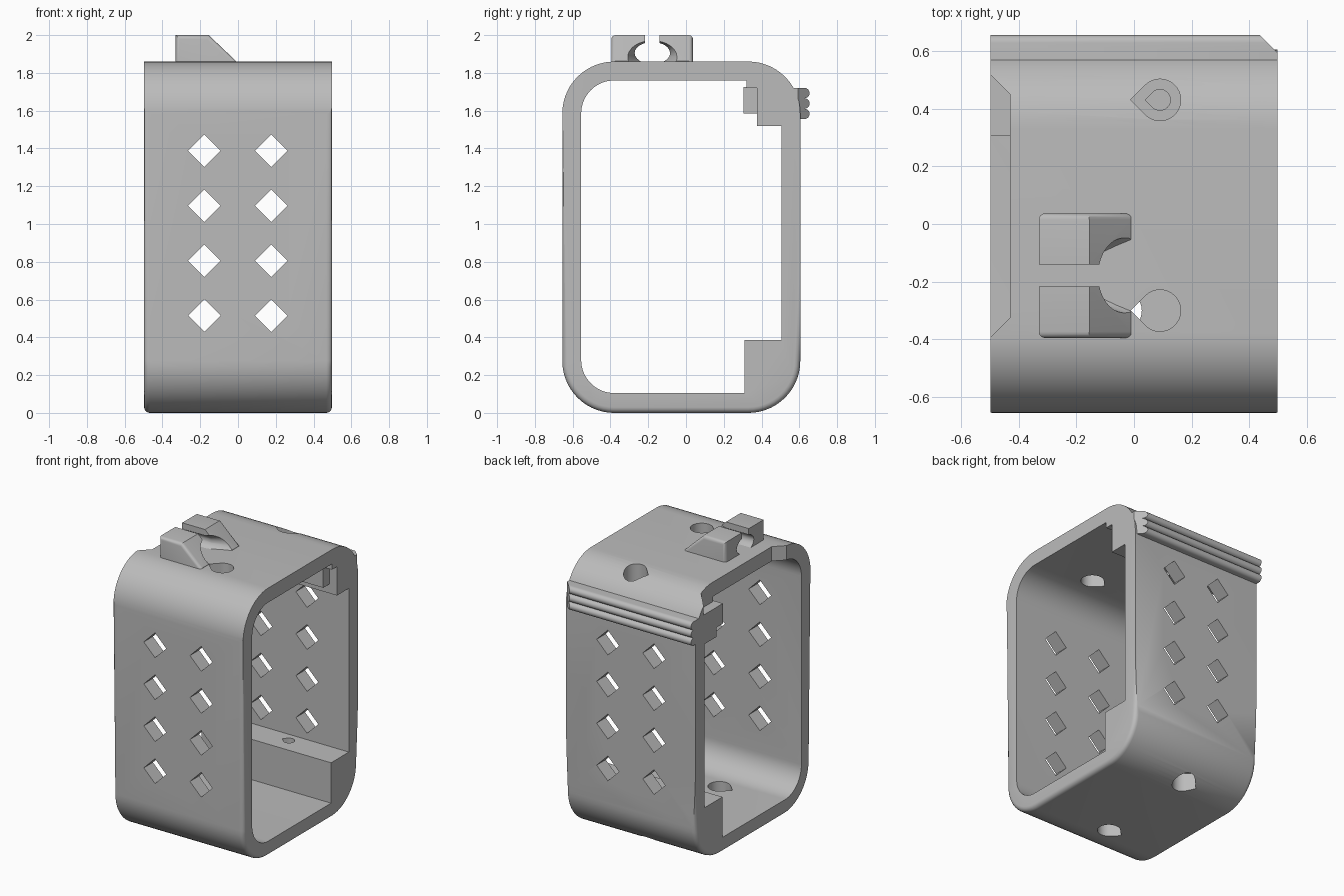
import bpy, bmesh
from math import cos, sin, radians, pi
from mathutils import Matrix, Vector

cube = bpy.data.objects.get("Cube")
if cube:
    bpy.data.objects.remove(cube, do_unlink=True)

grey = bpy.data.materials.new("plain grey")
grey.use_nodes = True
COLOR = (0.5, 0.5, 0.5, 1)
grey.diffuse_color = COLOR
grey.node_tree.nodes["Principled BSDF"].inputs["Base Color"].default_value = COLOR

HALF = 0.497  # half width of the frame


def finish(name, bm):
    bmesh.ops.recalc_face_normals(bm, faces=bm.faces[:])
    mesh = bpy.data.meshes.new(name)
    bm.to_mesh(mesh)
    bm.free()
    mesh.materials.append(grey)
    ob = bpy.data.objects.new(name, mesh)
    bpy.context.collection.objects.link(ob)
    return ob


def prism_mesh(points, axis, lo, hi):
    """Extrude a 2D outline along the named axis."""
    place = {"x": lambda a, b, t: (t, a, b),
             "y": lambda a, b, t: (a, t, b),
             "z": lambda a, b, t: (a, b, t)}[axis]
    bm = bmesh.new()
    face = bm.faces.new([bm.verts.new(place(a, b, lo)) for a, b in points])
    ext = bmesh.ops.extrude_face_region(bm, geom=[face])["geom"]
    move = Vector(place(0, 0, hi - lo))
    bmesh.ops.translate(bm, vec=move, verts=[v for v in ext if isinstance(v, bmesh.types.BMVert)])
    return bm


def prism(name, points, axis, lo, hi):
    return finish(name, prism_mesh(points, axis, lo, hi))


def activate(ob):
    bpy.ops.object.select_all(action="DESELECT")
    ob.select_set(True)
    bpy.context.view_layer.objects.active = ob


def combine(ob, other, operation="DIFFERENCE"):
    activate(ob)
    mod = ob.modifiers.new("shape", "BOOLEAN")
    mod.operation, mod.solver, mod.object = operation, "EXACT", other
    bpy.ops.object.modifier_apply(modifier=mod.name)
    bpy.data.objects.remove(other, do_unlink=True)


def arc(cy, cz, r, start, end, steps=14, squash=1.0):
    out = []
    for i in range(steps + 1):
        t = radians(start + (end - start) * i / steps)
        out.append((cy + r * cos(t), cz + r * squash * sin(t)))
    return out


def teardrop(cx, cy, r):
    return arc(cx, cy, r, -135, 135, 24) + [(cx - r * 1.414, cy)]


# Outer shell of the frame, with softened front and bottom rims
R = 0.275
Y0, Y1, TOP = -0.655, 0.605, 1.86
outer = (arc(Y0 + R, R, R, 180, 270) + arc(Y1 - R, R, R, 270, 360)
         + arc(Y1 - R, TOP - R, R, 0, 90) + arc(Y0 + R, TOP - R, R, 90, 180))
bm = prism_mesh(outer, "x", -HALF, HALF)
rim = []
for e in bm.edges:
    a, b = (v.co for v in e.verts)
    mid = (a + b) / 2
    if abs(a.x - b.x) < 0.001 and mid.z < 1.6 and (mid.y < 0.3 or mid.z < R):
        rim.append(e)
bmesh.ops.bevel(bm, geom=rim, offset=0.03, segments=4, profile=0.5, affect="EDGES")
frame = finish("frame", bm)

# Inside opening, leaving the bottom rear block and the top rear ledge
r = 0.175
inner = (arc(-0.555 + r, 0.105 + r, r, 180, 270)
         + [(0.31, 0.105), (0.31, 0.385), (0.505, 0.385), (0.505, 1.52),
            (0.375, 1.52), (0.375, 1.72), (0.32, 1.72), (0.32, 1.76)]
         + arc(-0.555 + r, 1.76 - r, r, 90, 180))
combine(frame, prism("opening_cutter", inner, "x", -0.7, 0.7))

# Inner rail under the top rear corner
rail = [(0.305, 1.585), (0.4, 1.585), (0.4, 1.725), (0.305, 1.725)]
combine(frame, prism("rail", rail, "x", -HALF, 0.44), "UNION")

# Tapered notch in the right edge of the top wall
notch = [(-0.56, -0.455), (-0.43, -0.325), (-0.43, 0.45), (-0.56, 0.58)]
combine(frame, prism("notch_cutter", notch, "z", 1.725, 2.1))

# Diamond vents through the front and rear walls
D = 0.086
for x in (-0.178, 0.176):
    for row in range(4):
        z = 0.515 + row * 0.291
        diamond = [(x - D, z), (x, z - D), (x + D, z), (x, z + D)]
        combine(frame, prism("vent_cutter", diamond, "y", -0.8, 0.8))

# Teardrop holes in the top, the bottom and the rear block
for y in (0.43, -0.30):
    combine(frame, prism("top_hole_cutter", teardrop(0.09, y, 0.072), "z", 1.4, 2.1))
    combine(frame, prism("bottom_hole_cutter", teardrop(-0.045, y, 0.072), "z", -0.1, 0.13))
combine(frame, prism("block_hole_cutter", teardrop(0.09, 0.43, 0.036), "z", 0.16, 0.6))

# Ribbed grip along the rear
grip_outline = [(0.54, 1.555)]
for i in range(3):
    grip_outline += arc(0.627, 1.583 + i * 0.055, 0.0275, -88, 88, 10)
grip_outline += [(0.54, 1.72)]
grip = prism("ribbed_grip", grip_outline, "x", -HALF, HALF)
corner = [(0.42, 0.67), (0.53, 0.67), (0.53, 0.56)]
combine(grip, prism("grip_corner_cutter", corner, "z", 1.4, 1.9))

# Sloped clip on the top
MID = -0.178
wedge = [(-0.33, 1.84), (-0.01, 1.84), (-0.01, 1.862), (-0.155, 2.0), (-0.33, 2.0)]
bm = prism_mesh(wedge, "y", -0.395, 0.037)
soft = []
for e in bm.edges:
    a, b = (v.co for v in e.verts)
    upright = abs(a.z - b.z) > 0.1 and max(a.x, b.x) < -0.3
    top_side = min(a.z, b.z) > 1.99 and abs(a.y - b.y) < 0.001
    slope_side = min(a.x, b.x) > -0.2 and min(a.z, b.z) > 1.85 and abs(a.y - b.y) < 0.001
    if upright or top_side or slope_side:
        soft.append(e)
bmesh.ops.bevel(bm, geom=soft, offset=0.022, segments=4, profile=0.5, affect="EDGES")
clip = finish("top_clip", bm)

# Keyhole channel with a flared mouth
slot = [(MID - 0.038, 1.9), (MID + 0.038, 1.9), (MID + 0.038, 2.1), (MID - 0.038, 2.1)]
combine(clip, prism("slot_cutter", slot, "x", -0.6, 0.3))
channel = arc(MID, 1.905, 0.094, 0, 345, 23, 0.62)
combine(clip, prism("channel_cutter", channel, "x", -0.6, 0.3))
bm = bmesh.new()
bmesh.ops.create_cone(bm, cap_ends=True, segments=32, radius1=0.07, radius2=0.15, depth=0.22)
bmesh.ops.transform(bm, verts=bm.verts[:], matrix=Matrix.Translation((-0.1, MID, 1.905))
                    @ Matrix.Diagonal((1, 1, 0.65, 1)) @ Matrix.Rotation(pi / 2, 4, "Y"))
combine(clip, finish("flare_cutter", bm))

# Smooth the rounded surfaces, keep the edges crisp
for ob in (frame, grip, clip):
    activate(ob)
    bpy.ops.object.shade_smooth_by_angle(angle=radians(30))
